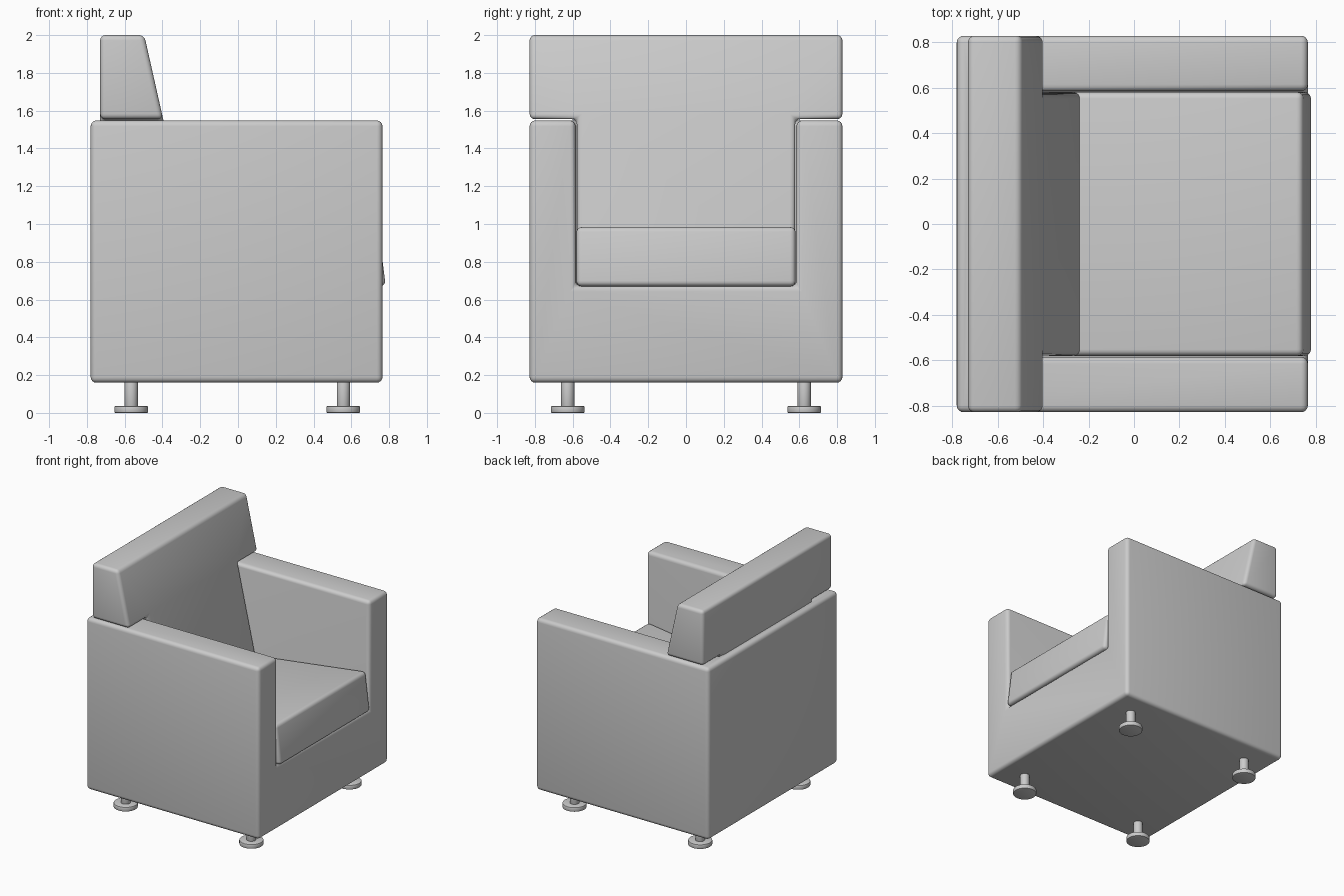
import bpy, bmesh, math

cube = bpy.data.objects.get("Cube")
if cube:
    bpy.data.objects.remove(cube, do_unlink=True)

# One plain grey throughout
grey = bpy.data.materials.new("light_grey")
grey.use_nodes = True
grey.diffuse_color = (0.6, 0.6, 0.6, 1)
grey.node_tree.nodes["Principled BSDF"].inputs["Base Color"].default_value = (0.6, 0.6, 0.6, 1)


def activate(ob):
    bpy.ops.object.select_all(action='DESELECT')
    ob.select_set(True)
    bpy.context.view_layer.objects.active = ob


def prism(name, near, far):
    """Solid between two matching loops of points."""
    bm = bmesh.new()
    a = [bm.verts.new(p) for p in near]
    b = [bm.verts.new(p) for p in far]
    bm.faces.new(a)
    bm.faces.new(b[::-1])
    for i in range(len(a)):
        j = (i + 1) % len(a)
        bm.faces.new((a[j], a[i], b[i], b[j]))
    bmesh.ops.recalc_face_normals(bm, faces=bm.faces)
    me = bpy.data.meshes.new(name)
    bm.to_mesh(me)
    bm.free()
    ob = bpy.data.objects.new(name, me)
    bpy.context.collection.objects.link(ob)
    me.materials.append(grey)
    return ob


def box(name, x0, x1, half_y, z0, z1):
    loop = [(x0, z0), (x1, z0), (x1, z1), (x0, z1)]
    return prism(name, [(x, -half_y, z) for x, z in loop], [(x, half_y, z) for x, z in loop])


def soften(ob, width, segments=4):
    """Rounded upholstery edges with smooth shading."""
    activate(ob)
    bevel = ob.modifiers.new("soft_edges", 'BEVEL')
    bevel.width = width
    bevel.segments = segments
    bevel.limit_method = 'ANGLE'
    bevel.angle_limit = math.radians(30)
    bpy.ops.object.modifier_apply(modifier=bevel.name)
    bpy.ops.object.shade_smooth_by_angle(angle=math.radians(35))


# Body: block with the seat well cut out, leaving arms, base and back panel
body = box("body", -0.78, 0.765, 0.828, 0.16, 1.548)
well = box("seat_well_cutter", -0.70, 1.0, 0.585, 0.672, 1.8)
activate(body)
cut = body.modifiers.new("well", 'BOOLEAN')
cut.object = well
cut.solver = 'EXACT'
bpy.ops.object.modifier_apply(modifier=cut.name)
bpy.data.objects.remove(well, do_unlink=True)
soften(body, 0.03)

# Back cushion: T shape with a sloping front
half_t = [(0.578, 0.69), (0.578, 1.555), (0.828, 1.555), (0.828, 2.0)]
t_loop = half_t + [(-y, z) for y, z in reversed(half_t)]
back = prism("back_cushion",
             [(-0.73, y, z) for y, z in t_loop],
             [(-0.395 + 0.225 * (1.55 - z), y, z) for y, z in t_loop])
soften(back, 0.028)

# Seat cushion: tilted down towards the back
seat_side = [(0.782, 0.672), (0.742, 0.987), (-0.40, 0.835), (-0.40, 0.60)]
seat = prism("seat_cushion",
             [(x, -0.58, z) for x, z in seat_side],
             [(x, 0.58, z) for x, z in seat_side])
soften(seat, 0.028)


# Feet: thin post on a round glide
def cylinder(name, radius, z0, z1, x, y):
    bpy.ops.mesh.primitive_cylinder_add(vertices=32, radius=radius, depth=z1 - z0,
                                        location=(x, y, (z0 + z1) / 2))
    ob = bpy.context.object
    ob.name = name
    ob.data.materials.append(grey)
    soften(ob, 0.005, 2)


for end, x in (("front", 0.558), ("back", -0.565)):
    for side, y in (("left", 0.626), ("right", -0.626)):
        cylinder(f"{end}_{side}_post", 0.035, 0.02, 0.19, x, y)
        cylinder(f"{end}_{side}_glide", 0.089, 0.0, 0.036, x, y)
